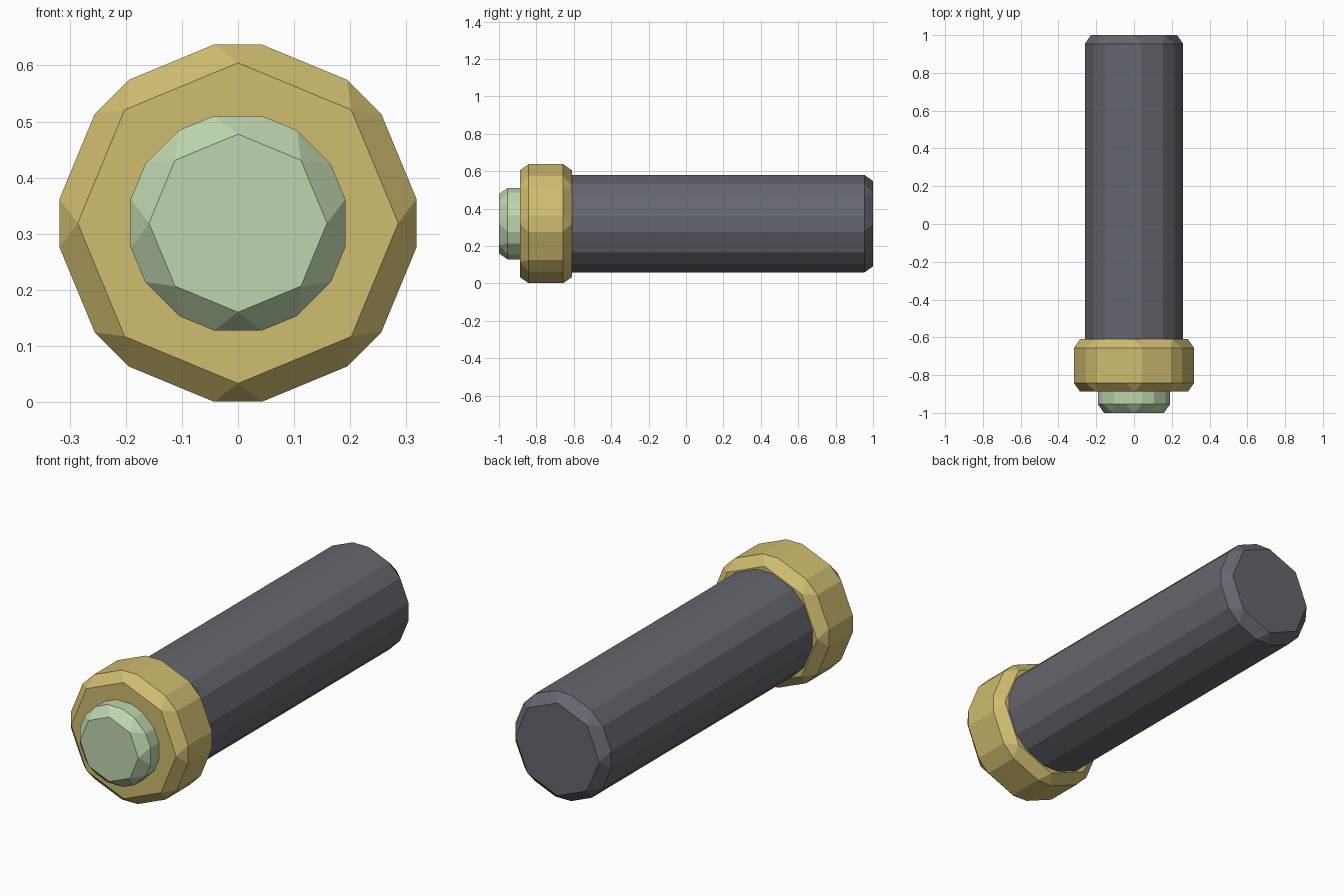
import bpy, bmesh, math
from mathutils import Matrix

if "Cube" in bpy.data.objects:
    bpy.data.objects.remove(bpy.data.objects["Cube"])

AXIS_Z = 0.319   # height of the common axis
BEVEL = 0.0465   # same chamfer on every edge


def material(name, srgb):
    m = bpy.data.materials.new(name)
    lin = [((c / 255 + 0.055) / 1.055) ** 2.4 for c in srgb]
    m.diffuse_color = (*lin, 1.0)
    m.use_nodes = True
    m.node_tree.nodes["Principled BSDF"].inputs["Base Color"].default_value = m.diffuse_color
    return m


def chamfered_octagon(name, radius, y0, y1, mat):
    """Eight-sided cylinder along y with all edges chamfered."""
    bm = bmesh.new()
    place = (Matrix.Translation((0, (y0 + y1) / 2, AXIS_Z))
             @ Matrix.Rotation(math.radians(90), 4, 'X'))
    bmesh.ops.create_cone(bm, cap_ends=True, segments=8, radius1=radius,
                          radius2=radius, depth=y1 - y0, matrix=place)
    bmesh.ops.bevel(bm, geom=bm.edges[:], offset=BEVEL, offset_type='OFFSET',
                    segments=1, affect='EDGES', clamp_overlap=True)
    bmesh.ops.recalc_face_normals(bm, faces=bm.faces[:])
    mesh = bpy.data.meshes.new(name)
    bm.to_mesh(mesh)
    bm.free()
    mesh.materials.append(mat)
    obj = bpy.data.objects.new(name, mesh)
    bpy.context.collection.objects.link(obj)
    return obj


dark = material("dark grey", (100, 103, 111))
gold = material("gold", (208, 188, 112))
green = material("pale green", (190, 214, 174))

# long handle, running into the collar
chamfered_octagon("handle", 0.2785, -0.75, 1.0, dark)
# wide collar near the front
chamfered_octagon("collar", 0.336, -0.888, -0.61, gold)
# small lens poking out of the collar
chamfered_octagon("lens", 0.209, -1.0, -0.72, green)
